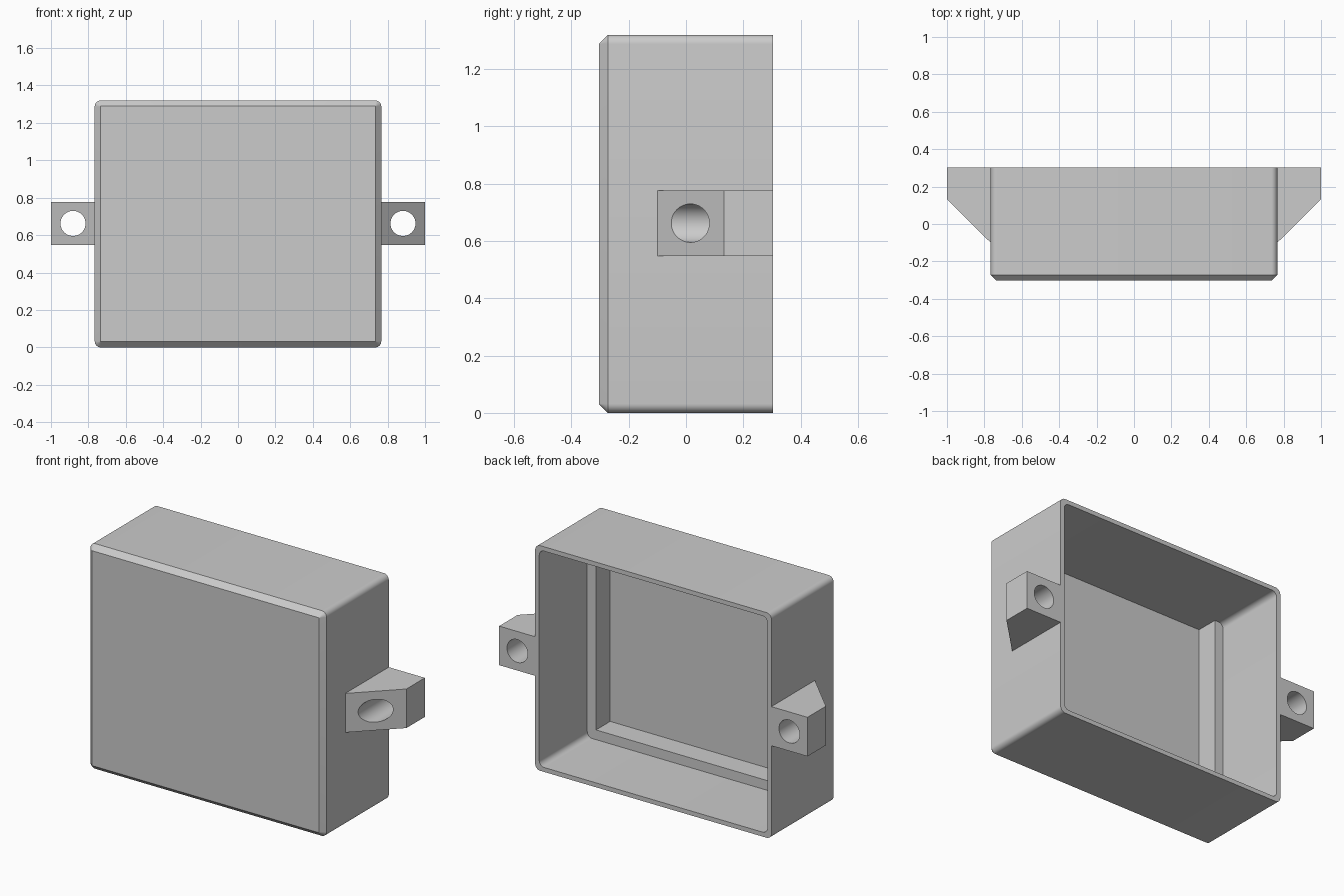
import bpy
import bmesh
import math

cube = bpy.data.objects.get("Cube")
if cube:
    bpy.data.objects.remove(cube, do_unlink=True)

HALF_W, HEIGHT = 0.766, 1.32
FRONT, BACK = -0.303, 0.303
WALL, CHAMFER, RADIUS = 0.026, 0.03, 0.032
FLOOR, LEDGE = -0.273, -0.142
MID_Z = HEIGHT / 2

grey = bpy.data.materials.new("plain grey")
grey.use_nodes = True
colour = (0.6, 0.6, 0.6, 1)
grey.diffuse_color = colour
grey.node_tree.nodes["Principled BSDF"].inputs["Base Color"].default_value = colour


def make_object(name, bm):
    bmesh.ops.recalc_face_normals(bm, faces=bm.faces[:])
    mesh = bpy.data.meshes.new(name)
    bm.to_mesh(mesh)
    bm.free()
    mesh.materials.append(grey)
    obj = bpy.data.objects.new(name, mesh)
    bpy.context.collection.objects.link(obj)
    return obj


def smooth(obj):
    bpy.ops.object.select_all(action='DESELECT')
    obj.select_set(True)
    bpy.context.view_layer.objects.active = obj
    bpy.ops.object.shade_smooth_by_angle(angle=math.radians(30))


def rounded_loop(bm, inset, radius, y, steps=8):
    """Rounded rectangle facing the front, inset from the outer outline."""
    verts = []
    cx = HALF_W - inset - radius
    cz = MID_Z - inset - radius
    for corner, (sx, sz) in enumerate(((1, 1), (-1, 1), (-1, -1), (1, -1))):
        for i in range(steps + 1):
            a = (corner + i / steps) * math.pi / 2
            verts.append(bm.verts.new((sx * cx + radius * math.cos(a), y,
                                       MID_Z + sz * cz + radius * math.sin(a))))
    return verts


def box(name, x0, x1, y0, y1, z0, z1):
    bm = bmesh.new()
    bmesh.ops.create_cube(bm, size=1)
    for v in bm.verts:
        v.co = ((x0 + x1) / 2 + v.co.x * (x1 - x0),
                (y0 + y1) / 2 + v.co.y * (y1 - y0),
                (z0 + z1) / 2 + v.co.z * (z1 - z0))
    return make_object(name, bm)


# Open-backed shell: front cap, chamfer, outer walls, rim, inner walls, floor
bm = bmesh.new()
loops = [rounded_loop(bm, inset, radius, y) for inset, radius, y in (
    (CHAMFER, RADIUS - CHAMFER, FRONT),
    (0, RADIUS, FRONT + CHAMFER),
    (0, RADIUS, BACK),
    (WALL, RADIUS, BACK),
    (WALL, RADIUS, FLOOR))]
for a, b in zip(loops, loops[1:]):
    for i in range(len(a)):
        j = (i + 1) % len(a)
        bm.faces.new((a[i], a[j], b[j], b[i]))
bm.faces.new(loops[0])
bm.faces.new(loops[-1])
smooth(make_object("housing_shell", bm))

# Inner ledges on both sides and along the bottom, rooted in the walls
ROOT, STEP = 0.016, WALL + 0.057
for side, s in (("left", 1), ("right", -1)):
    xs = sorted((s * (HALF_W - STEP), s * (HALF_W - ROOT)))
    box(side + "_inner_ledge", *xs, FLOOR - 0.005, LEDGE, ROOT, HEIGHT - ROOT)
box("bottom_inner_ledge", STEP - HALF_W, HALF_W - STEP,
    FLOOR - 0.005, LEDGE, ROOT, STEP)

# Mounting lugs with a slanted front and a round screw hole
LUG_Z0, LUG_Z1 = 0.548, 0.777
for side, s in (("left", 1), ("right", -1)):
    bm = bmesh.new()
    profile = ((HALF_W - 0.002, -0.102), (1, 0.132),
               (1, BACK), (HALF_W - 0.002, BACK))
    face = bm.faces.new([bm.verts.new((s * x, y, LUG_Z0)) for x, y in profile])
    top = bmesh.ops.extrude_face_region(bm, geom=[face])["geom"]
    bmesh.ops.translate(bm, vec=(0, 0, LUG_Z1 - LUG_Z0),
                        verts=[g for g in top if isinstance(g, bmesh.types.BMVert)])
    lug = make_object(side + "_mounting_lug", bm)

    bpy.ops.mesh.primitive_cylinder_add(
        vertices=48, radius=0.067, depth=2, rotation=(math.pi / 2, 0, 0),
        location=(s * 0.882, 0, (LUG_Z0 + LUG_Z1) / 2))
    cutter = bpy.context.object
    cutter.name = side + "_hole_cutter"
    cutter.data.materials.append(grey)
    cutter.hide_render = True

    cut = lug.modifiers.new("screw hole", 'BOOLEAN')
    cut.operation = 'DIFFERENCE'
    cut.solver = 'EXACT'
    cut.object = cutter
    bpy.context.view_layer.objects.active = lug
    bpy.ops.object.modifier_apply(modifier=cut.name)
    bpy.data.objects.remove(cutter, do_unlink=True)
    smooth(lug)
